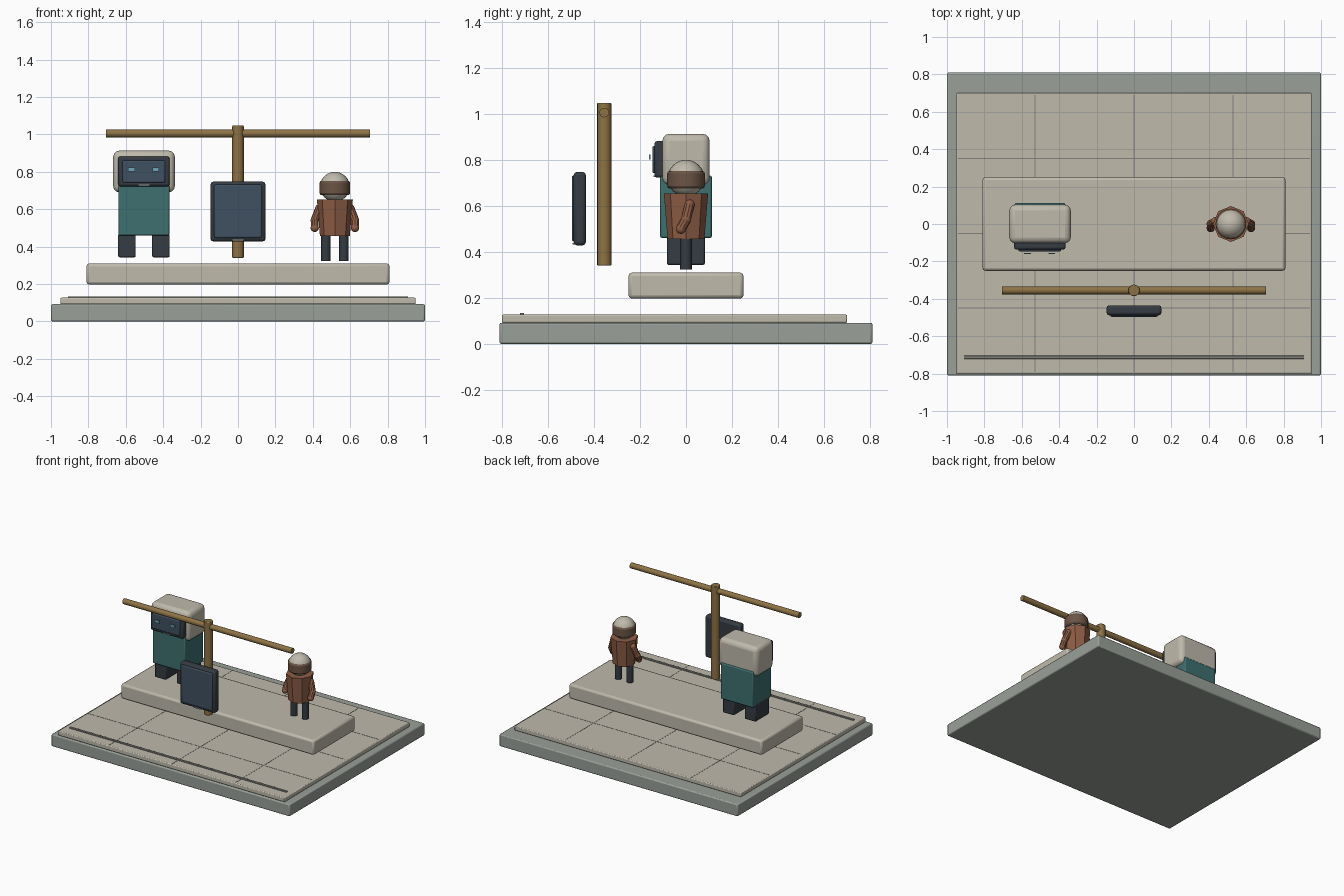
import bpy, math
from mathutils import Vector

if "Cube" in bpy.data.objects:
    bpy.data.objects.remove(bpy.data.objects["Cube"])


def mat(name, r, g, b):
    m = bpy.data.materials.new(name)
    m.diffuse_color = (r, g, b, 1)
    m.use_nodes = True
    m.node_tree.nodes["Principled BSDF"].inputs["Base Color"].default_value = m.diffuse_color
    return m


STONE = mat("stone", 0.52, 0.49, 0.41)
GREY = mat("grey_green", 0.32, 0.35, 0.32)
DARK = mat("dark", 0.035, 0.045, 0.055)
GLASS = mat("screen_blue", 0.05, 0.08, 0.12)
GLOW = mat("eye_blue", 0.15, 0.38, 0.48)
TEAL = mat("teal", 0.05, 0.16, 0.16)
WOOD = mat("wood", 0.27, 0.17, 0.06)
RUST = mat("rust", 0.27, 0.11, 0.06)
BROWN = mat("brown", 0.15, 0.09, 0.06)
LINE = mat("joint", 0.22, 0.22, 0.2)


def box(name, x, y, z, m, bevel=0.0, seg=2):
    """Box from (min, max) ranges on each axis."""
    bpy.ops.mesh.primitive_cube_add(size=1, location=[(a + b) / 2 for a, b in (x, y, z)])
    o = bpy.context.object
    o.name = name
    o.scale = [b - a for a, b in (x, y, z)]
    bpy.ops.object.transform_apply(location=False, rotation=False, scale=True)
    o.data.materials.append(m)
    if bevel:
        b = o.modifiers.new("bevel", 'BEVEL')
        b.width, b.segments = bevel, seg
        bpy.ops.object.shade_smooth_by_angle(angle=math.radians(35))
    return o


def rod(name, p, q, r1, m, r2=None, sides=16, smooth=True, bevel=0.0):
    """Round bar, or taper, from p to q."""
    p, q = Vector(p), Vector(q)
    bpy.ops.mesh.primitive_cone_add(vertices=sides, radius1=r1, radius2=r2 or r1,
                                    depth=(q - p).length, location=(p + q) / 2)
    o = bpy.context.object
    o.name = name
    o.rotation_euler = (q - p).to_track_quat('Z', 'Y').to_euler()
    o.data.materials.append(m)
    if bevel:
        b = o.modifiers.new("bevel", 'BEVEL')
        b.width, b.segments, b.limit_method = bevel, 2, 'ANGLE'
        b.angle_limit = math.radians(60)
    if smooth:
        bpy.ops.object.shade_smooth_by_angle(angle=math.radians(35))
    return o


def ball(name, c, r, m):
    bpy.ops.mesh.primitive_uv_sphere_add(segments=20, ring_count=12, radius=r, location=c)
    o = bpy.context.object
    o.name = name
    o.data.materials.append(m)
    bpy.ops.object.shade_smooth()
    return o


# Base, paving and kerb rail
box("base", (-1, 1), (-.81, .81), (0, .092), GREY, .008)
box("paving", (-.95, .95), (-.80, .70), (.092, .127), STONE, .006)
for i, x in enumerate((-.53, 0, .53)):
    box(f"paving_joint_x_{i}", (x - .003, x + .003), (-.79, .69), (.12, .128), LINE)
for i, y in enumerate((-.45, -.05, .35)):
    box(f"paving_joint_y_{i}", (-.94, .94), (y - .003, y + .003), (.12, .128), LINE)
box("front_rail", (-.91, .91), (-.722, -.703), (.122, .134), LINE, .003)

# Raised platform
box("platform", (-.81, .81), (-.25, .25), (.197, .31), STONE, .015)

# Post with crossbar
rod("post", (0, -.355, .34), (0, -.355, 1.047), .031, WOOD, bevel=.004)
rod("crossbar", (-.707, -.355, 1.005), (.707, -.355, 1.005), .021, WOOD)

# Sign hanging in front of the post
box("sign_frame", (-.147, .147), (-.488, -.435), (.428, .747), DARK, .014)
box("sign_panel", (-.127, .127), (-.496, -.48), (.447, .731), GLASS, .007)
box("sign_button", (-.03, .03), (-.492, -.48), (.431, .439), GREY)

# Screen-headed figure
box("big_head", (-.667, -.338), (-.103, .103), (.69, .913), STONE, .032, 3)
box("face_frame", (-.641, -.366), (-.137, -.09), (.722, .882), DARK, .012)
box("face_screen", (-.618, -.389), (-.146, -.13), (.742, .86), GLASS, .007)
box("mouth", (-.533, -.473), (-.142, -.13), (.725, .731), GREY)
box("big_body", (-.639, -.367), (-.112, .112), (.46, .732), TEAL, .008)
for side, s in (("left", -1), ("right", 1)):
    c = -.503 + s * .091
    box(f"big_leg_{side}", (c - .047, c + .047), (-.083, .082), (.343, .468), DARK, .008)
    e = -.505 + s * .065
    box(f"eye_{side}", (e - .018, e + .018), (-.16, -.154), (.801, .822), GLOW)

# Small figure
cx = .518
ball("small_head", (cx, 0, .72), .08, STONE)
rod("head_band", (cx, 0, .675), (cx, 0, .752), .082, BROWN, sides=20, bevel=.012)
rod("coat", (cx, 0, .456), (cx, 0, .653), .08, RUST, r2=.096, sides=8, smooth=False)
for side, s in (("left", -1), ("right", 1)):
    top, mid, end = (cx + s * .083, .015, .605), (cx + s * .108, 0, .54), (cx + s * .108, -.022, .50)
    rod(f"upper_arm_{side}", top, mid, .022, RUST, sides=10)
    rod(f"forearm_{side}", mid, end, .022, RUST, sides=10)
    for n, p in (("shoulder", top), ("elbow", mid), ("hand", end)):
        ball(f"{n}_{side}", p, .022, RUST)
    x = cx + s * .048
    rod(f"small_leg_{side}", (x, 0, .323), (x, 0, .47), .025, DARK, sides=12)
